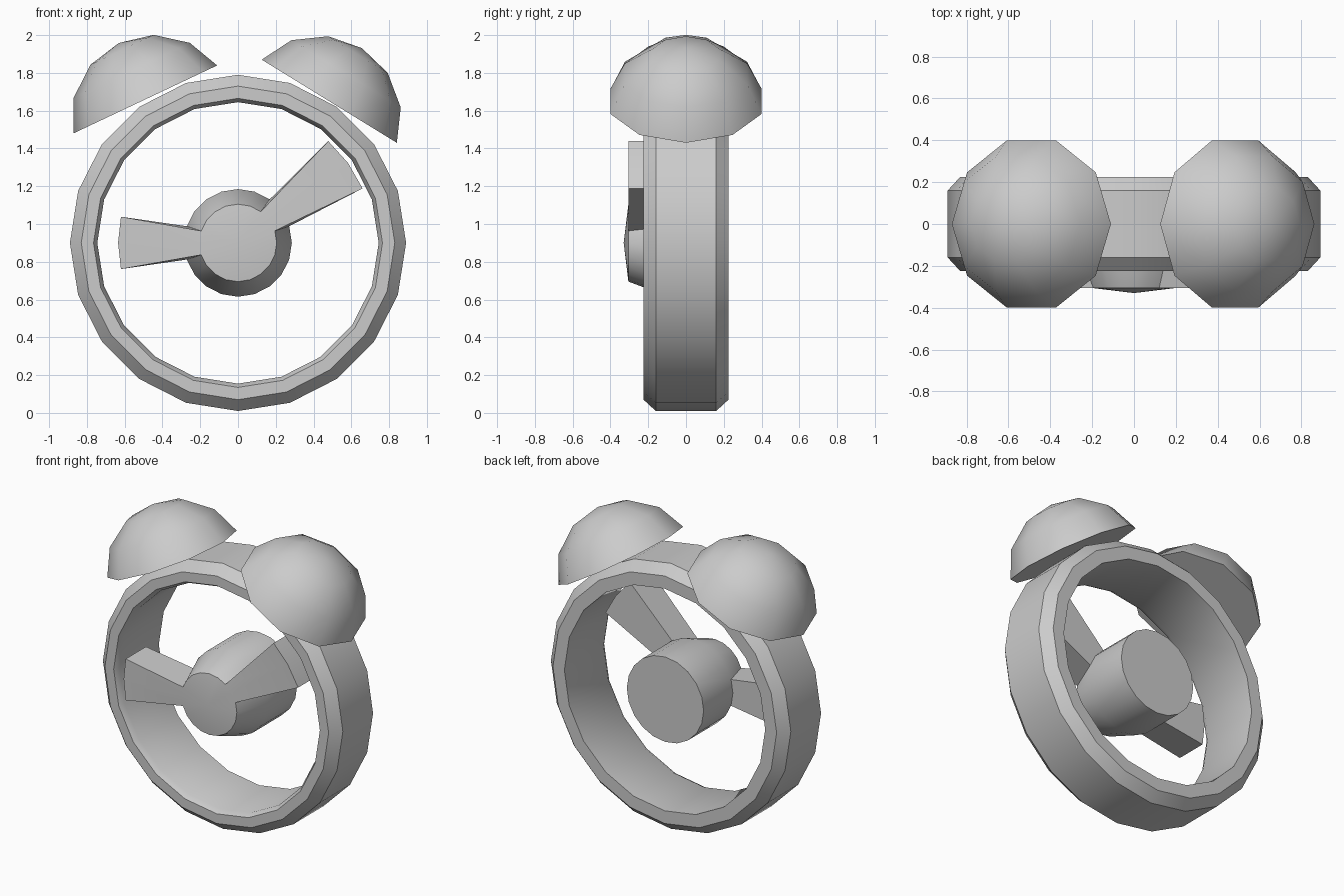
import bpy, bmesh, math
from mathutils import Matrix, Vector

if "Cube" in bpy.data.objects:
    bpy.data.objects.remove(bpy.data.objects["Cube"])

CENTRE = Vector((0, 0, 0.9))


def lathe(profile, sides, closed):
    """Revolve (radius, height) points around local z; radius 0 makes a pole."""
    bm = bmesh.new()
    rings = []
    for r, h in profile:
        if r == 0:
            rings.append([bm.verts.new((0, 0, h))] * sides)
        else:
            rings.append([bm.verts.new((r * math.cos(math.tau * i / sides),
                                        r * math.sin(math.tau * i / sides), h))
                          for i in range(sides)])
    pairs = list(zip(rings, rings[1:]))
    if closed:
        pairs.append((rings[-1], rings[0]))
    for a, b in pairs:
        for i in range(sides):
            j = (i + 1) % sides
            bm.faces.new(dict.fromkeys((a[i], a[j], b[j], b[i])))
    if not closed and profile[0][0] > 0:
        bm.faces.new(rings[0])
    bmesh.ops.recalc_face_normals(bm, faces=bm.faces[:])
    return bm


def finish(bm, name, matrix, angle):
    bm.transform(matrix)
    bmesh.ops.recalc_face_normals(bm, faces=bm.faces[:])
    me = bpy.data.meshes.new(name)
    bm.to_mesh(me)
    bm.free()
    ob = bpy.data.objects.new(name, me)
    bpy.context.collection.objects.link(ob)
    bpy.ops.object.select_all(action='DESELECT')
    ob.select_set(True)
    bpy.context.view_layer.objects.active = ob
    bpy.ops.object.shade_smooth_by_angle(angle=math.radians(angle))


# local z becomes -y (towards the front), local y becomes world z
to_front = Matrix.Translation(CENTRE) @ Matrix.Rotation(math.radians(90), 4, 'X')

# Clock case: chamfered open ring
ring = [(0.89, -0.16), (0.89, 0.16), (0.83, 0.225), (0.765, 0.225),
        (0.745, 0.19), (0.745, -0.225), (0.83, -0.225)]
finish(lathe(ring, 20, True), "clock_case", to_front, 30)

# Hub with a shallow domed front; hands are pulled out of its tapered band
bm = lathe([(0.285, -0.22), (0.285, 0.09), (0.205, 0.305), (0, 0.33)], 20, False)


def pull_hand(bm, angle, length, half_width):
    def offset(co):
        a = math.degrees(math.atan2(co.y, co.x)) - angle
        return (a + 180) % 360 - 180
    band = [f for f in bm.faces
            if len(f.verts) == 4 and 0.1 < f.calc_center_median().z < 0.3
            and abs(offset(f.calc_center_median())) < 15]
    new = bmesh.ops.extrude_face_region(bm, geom=band)['geom']
    bmesh.ops.delete(bm, geom=[f for f in band if f.is_valid], context='FACES_ONLY')
    for v in (g for g in new if isinstance(g, bmesh.types.BMVert)):
        a = math.radians(angle + offset(v.co) / 18 * half_width)
        v.co.x, v.co.y = length * math.cos(a), length * math.sin(a)


pull_hand(bm, 36, 0.72, 12.4)    # minute hand
pull_hand(bm, 180, 0.635, 12.6)  # hour hand
finish(bm, "hub_and_hands", to_front, 30)

# Two tilted bells on top
dome = [(0.42, 0), (0.34, 0.17), (0.185, 0.29), (0, 0.33)]
for name, x, z, tilt in (("left_bell", -0.49, 1.66, -25.3),
                         ("right_bell", 0.483, 1.65, 31.6)):
    place = Matrix.Translation((x, 0, z)) @ Matrix.Rotation(math.radians(tilt), 4, 'Y')
    finish(lathe(dome, 10, False), name, place, 50)
